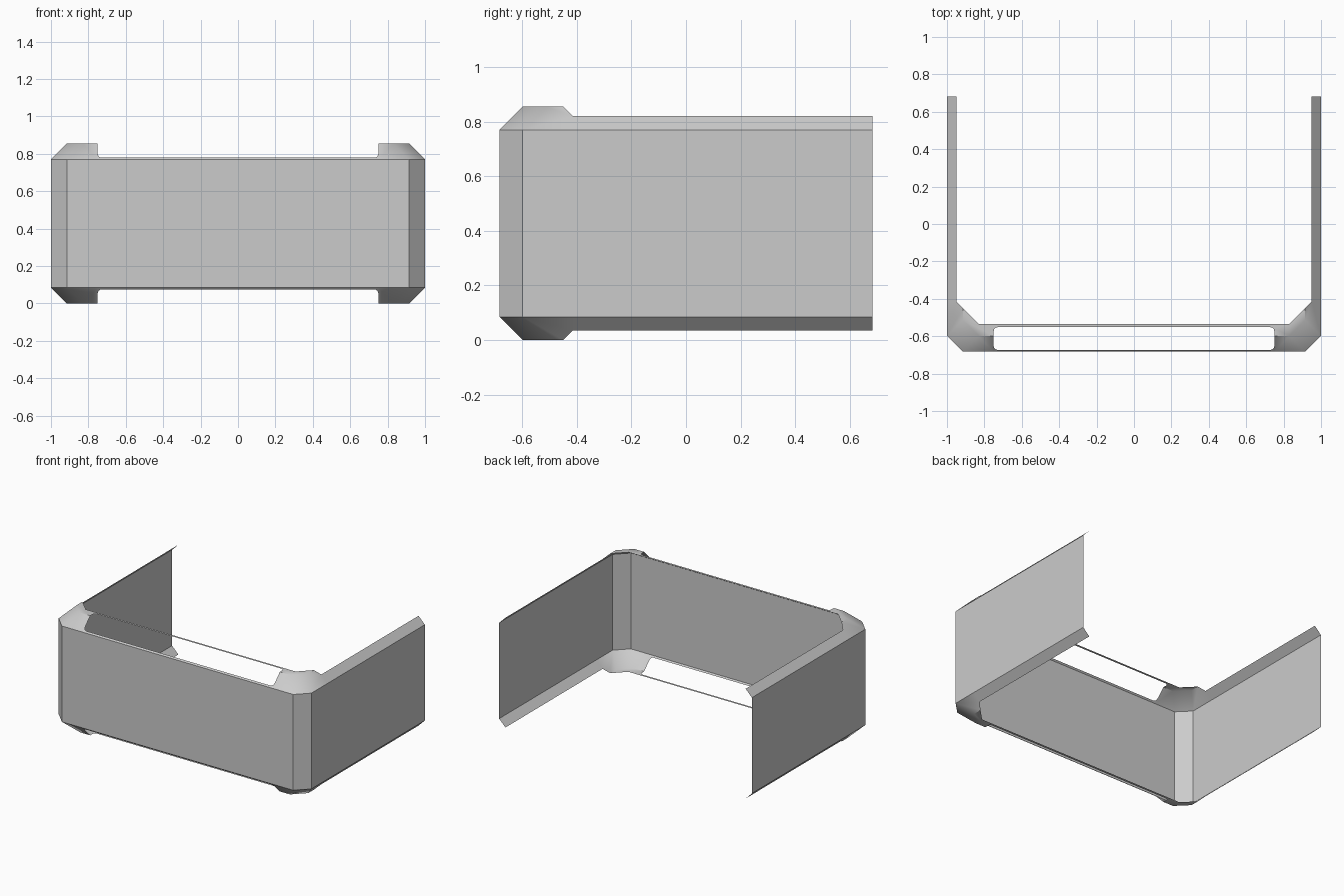
import bpy, bmesh
from math import radians, sin, cos

cube = bpy.data.objects.get("Cube")
if cube:
    bpy.data.objects.remove(cube, do_unlink=True)

grey = bpy.data.materials.new("plain grey")
grey.use_nodes = True
grey.diffuse_color = (0.6, 0.6, 0.6, 1)
grey.node_tree.nodes["Principled BSDF"].inputs["Base Color"].default_value = (0.6, 0.6, 0.6, 1)

MID = 0.4275                 # half the overall height
WALL = 0.3425                # half height of the upright panels
FRONT, BACK = -0.683, 0.683
RIDGE = FRONT + 0.085        # where the front bevel meets the flat lip
SLOT, R = 0.75, 0.02         # slot half width and corner radius

bm = bmesh.new()


def face(points):
    bm.faces.new([bm.verts.new(p) for p in points])


def wall(a, b):
    face([(*a, 0), (*b, 0), (*b, WALL), (*a, WALL)])


def bevel_side(plan):
    face([(x, y, WALL + 1 - x) for x, y in plan])


def bevel_front(plan):
    face([(x, y, WALL + y - FRONT) for x, y in plan])


def arc(cy, start, end):
    angles = [radians(start + (end - start) * i / 4) for i in range(5)]
    return [(SLOT - R + R * cos(a), cy + R * sin(a)) for a in angles]


# Upright panels: side, chamfered corner and front
side_corner, front_corner = (1, RIDGE), (0.915, FRONT)
wall((1, BACK), (1, -0.415))
wall((1, -0.415), side_corner)
wall(side_corner, front_corner)
wall(front_corner, (SLOT, FRONT))
wall((SLOT, FRONT), (0, FRONT))

# Narrow side flange and its wider corner end
bevel_side([(1, BACK), (1, -0.415), (0.95, -0.415), (0.95, BACK)])
bevel_side([(1, -0.415), side_corner, (0.915, -0.513), (0.915, -0.45), (0.95, -0.415)])

# Corner bevel
face([(*side_corner, WALL), (*front_corner, WALL),
      (0.83, RIDGE, MID), (0.915, -0.513, MID)])

# Front bevel, with the lower half of the slot
slot_low = FRONT + 0.01
bevel_front([front_corner, (0.83, RIDGE), (SLOT, RIDGE), (SLOT, slot_low + R), (SLOT, FRONT)])
bevel_front([(SLOT, FRONT)] + arc(slot_low + R, 0, -90) + [(0, slot_low), (0, FRONT)])

# Flat lip, with the upper half of the slot
lip = [(0.915, -0.45), (0.915, -0.513), (0.83, RIDGE), (SLOT, RIDGE)]
lip += arc(-0.552 - R, 0, 90) + [(0, -0.552), (0, -0.535), (0.83, -0.535)]
face([(x, y, MID) for x, y in lip])

# Join the panels and point them outward
bmesh.ops.remove_doubles(bm, verts=bm.verts[:], dist=0.0005)
bmesh.ops.recalc_face_normals(bm, faces=bm.faces[:])
bm.normal_update()
bm.faces.ensure_lookup_table()
if bm.faces[0].normal.x < 0:
    bmesh.ops.reverse_faces(bm, faces=bm.faces[:])

mesh = bpy.data.meshes.new("folded_cover")
bm.to_mesh(mesh)
bm.free()
mesh.materials.append(grey)
cover = bpy.data.objects.new("folded_cover", mesh)
cover.location.z = MID
bpy.context.collection.objects.link(cover)

# Soften only the shallow corner folds
bpy.ops.object.select_all(action='DESELECT')
cover.select_set(True)
bpy.context.view_layer.objects.active = cover
bpy.ops.object.shade_smooth_by_angle(angle=radians(40))

# Mirror left to right and top to bottom
mirror = cover.modifiers.new("mirror", 'MIRROR')
mirror.use_axis = (True, False, True)
mirror.use_clip = True
